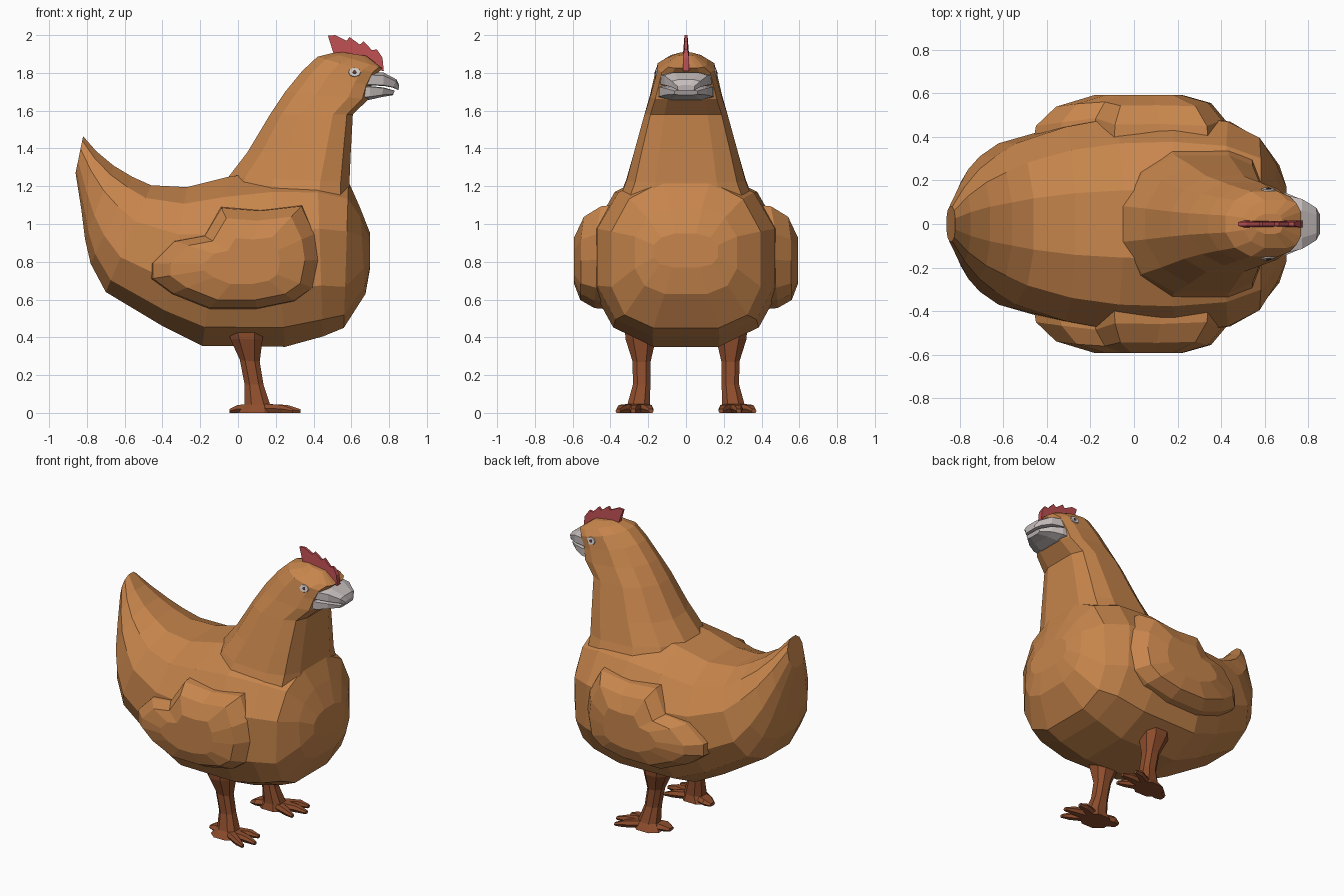
import bpy, bmesh, math
from mathutils import Vector
from mathutils.bvhtree import BVHTree


def material(name, rgb):
    m = bpy.data.materials.new(name)
    m.diffuse_color = (*rgb, 1)
    return m


FEATHER = material("feather brown", (0.57, 0.235, 0.072))
LEG = material("leg brown", (0.27, 0.075, 0.026))
COMB = material("comb red", (0.50, 0.075, 0.082))
BEAK = material("beak grey", (0.56, 0.51, 0.50))
EYE = material("eye white", (0.66, 0.62, 0.60))
PUPIL = material("pupil dark", (0.12, 0.04, 0.035))


def finish(name, bm, mat, mirror=False):
    bmesh.ops.recalc_face_normals(bm, faces=bm.faces)
    me = bpy.data.meshes.new(name)
    bm.to_mesh(me)
    bm.free()
    me.materials.append(mat)
    ob = bpy.data.objects.new(name, me)
    bpy.context.collection.objects.link(ob)
    if mirror:
        mod = ob.modifiers.new("mirror", "MIRROR")
        mod.use_axis = (False, True, False)
        mod.use_mirror_merge = False
    return ob


def bridge(bm, rings):
    """Skin a list of equal point rings and cap both ends."""
    rings = [[bm.verts.new(p) for p in r] for r in rings]
    n = len(rings[0])
    for a, b in zip(rings, rings[1:]):
        for i in range(n):
            j = (i + 1) % n
            bm.faces.new((a[i], a[j], b[j], b[i]))
    bm.faces.new(rings[0])
    bm.faces.new(rings[-1])


def loft(name, sections, mat, n=12, pt=2.3, pb=2.5, mirror=False):
    """Section: top x,z, bottom x,z, half width, optional centre y and bottom squareness."""
    rings = []
    for tx, tz, bx, bz, hw, *opt in sections:
        top, bot = Vector((tx, 0, tz)), Vector((bx, 0, bz))
        mid, half = (top + bot) / 2, (top - bot) / 2
        y0 = opt[0] if opt else 0
        power = opt[1] if len(opt) > 1 else pb
        ring = []
        for i in range(n):
            a = 2 * math.pi * (i + 0.5) / n
            c, s = math.cos(a), math.sin(a)
            e = 2 / (pt if c > 0 else power)
            smax = 1 if n % 4 == 2 else math.cos(math.pi / n)
            t = math.copysign((abs(c) / math.cos(math.pi / n)) ** e, c)
            w = math.copysign((abs(s) / smax) ** e, s)
            ring.append(mid + half * t + Vector((0, y0 + hw * w, 0)))
        rings.append(ring)
    bm = bmesh.new()
    bridge(bm, rings)
    return finish(name, bm, mat, mirror)


# Body: sections fan from the tail tip round to the chest
loft("body", [
    (-0.82, 1.465, -0.86, 1.27, 0.08),
    (-0.75, 1.385, -0.83, 1.08, 0.17),
    (-0.66, 1.31, -0.81, 0.92, 0.25),
    (-0.56, 1.25, -0.78, 0.79, 0.31),
    (-0.46, 1.205, -0.70, 0.64, 0.37),
    (-0.27, 1.195, -0.40, 0.46, 0.445),
    (-0.05, 1.25, -0.19, 0.355, 0.485),
    (0.17, 1.28, 0.25, 0.35, 0.495),
    (0.42, 1.27, 0.45, 0.405, 0.47, 0, 2.7),
    (0.585, 1.225, 0.56, 0.45, 0.395, 0, 3.2),
    (0.645, 1.09, 0.675, 0.63, 0.27, 0, 3),
    (0.70, 0.95, 0.70, 0.77, 0.17, 0, 3),
], FEATHER)

# Neck and head: back point then front point of each section
head = loft("neck_and_head", [
    (-0.09, 1.13, 0.59, 1.11, 0.36),
    (-0.05, 1.25, 0.59, 1.22, 0.315),
    (0.05, 1.38, 0.597, 1.38, 0.275),
    (0.17, 1.58, 0.608, 1.58, 0.22),
    (0.25, 1.70, 0.69, 1.66, 0.19),
    (0.34, 1.81, 0.705, 1.73, 0.168),
    (0.42, 1.885, 0.735, 1.795, 0.15),
    (0.50, 1.905, 0.765, 1.825, 0.11),
    (0.55, 1.91, 0.68, 1.89, 0.045),
], FEATHER, pt=1.95, pb=4)

# Beak halves
loft("upper_beak", [
    (0.66, 1.805, 0.66, 1.735, 0.142),
    (0.77, 1.802, 0.77, 1.731, 0.115),
    (0.84, 1.765, 0.82, 1.722, 0.075),
    (0.853, 1.735, 0.85, 1.708, 0.045),
], BEAK, n=8, pt=3, pb=12)
loft("lower_beak", [
    (0.66, 1.732, 0.66, 1.655, 0.145),
    (0.70, 1.73, 0.70, 1.658, 0.142),
    (0.77, 1.723, 0.76, 1.672, 0.112),
    (0.83, 1.706, 0.82, 1.682, 0.06),
], BEAK, n=8, pt=12, pb=3)

# Comb: a thin serrated plate with bevelled sides
outline = [(0.51, 1.89), (0.476, 1.997), (0.515, 2.0), (0.575, 1.97), (0.59, 1.99),
           (0.645, 1.95), (0.665, 1.967), (0.71, 1.92), (0.735, 1.925),
           (0.765, 1.88), (0.772, 1.81), (0.70, 1.82), (0.62, 1.88)]
bm = bmesh.new()
bridge(bm, [[(x, y * (0.55 if z > 1.9 else 1.1), z) for x, z in outline] for y in (-0.015, 0.015)])
finish("comb", bm, COMB)

# Wings: an outline swelling outwards, blending into the back, thinning to the tip
outline = [(-0.46, 0.79), (-0.34, 0.91), (-0.18, 0.94), (-0.09, 1.09), (0.12, 1.075),
           (0.34, 1.10), (0.41, 0.95), (0.43, 0.81), (0.40, 0.66), (0.30, 0.59),
           (0.10, 0.55), (-0.15, 0.55), (-0.35, 0.63), (-0.46, 0.71)]
cx, cz = 0.05, 0.79
rings = []
for k, y in ((1, 0.425), (0.98, 0.485), (0.8, 0.56), (0.45, 0.592)):
    ring = []
    for x, z in outline:
        px, pz = cx + (x - cx) * k, cz + (z - cz) * k
        slope = 0.14 * max(0, -px - 0.2) + 0.22 * max(0, pz - 0.95) + 0.1 * max(0, px - 0.3)
        ring.append((px, y - slope, pz))
    rings.append(ring)
bm = bmesh.new()
bridge(bm, rings)
finish("wing", bm, FEATHER, True)

# Legs
loft("leg", [
    (-0.06, 0.46, 0.14, 0.46, 0.085, 0.24),
    (-0.04, 0.39, 0.13, 0.39, 0.08, 0.24),
    (0.01, 0.28, 0.115, 0.27, 0.048, 0.235),
    (0.035, 0.15, 0.135, 0.15, 0.046, 0.235),
    (0.035, 0.045, 0.17, 0.045, 0.06, 0.25),
    (0.0, 0.0, 0.19, 0.0, 0.08, 0.26),
], LEG, n=8, mirror=True)

# Toes: three forward, one back
for name, ex, ey, w in (("middle_toe", 0.33, 0.28, 0.028), ("outer_toe", 0.29, 0.36, 0.027),
                        ("inner_toe", 0.29, 0.185, 0.027), ("back_toe", -0.045, 0.225, 0.055)):
    mx, my = 0.1 + (ex - 0.1) * 0.7, 0.255 + (ey - 0.255) * 0.8
    loft(name, [
        (0.1, 0.05, 0.1, 0.0, 0.045, 0.255),
        (mx, 0.042, mx, 0.0, w, my),
        (ex, 0.02, ex, 0.0, w * 0.5, ey),
    ], LEG, n=6, pt=3, pb=3, mirror=True)

# Eyes: thin almond discs laid on the head surface
tree = BVHTree.FromPolygons([v.co for v in head.data.vertices],
                            [p.vertices for p in head.data.polygons])
hit, normal, *_ = tree.ray_cast(Vector((0.617, 1, 1.803)), Vector((0, -1, 0)))
rot = normal.to_track_quat("Z", "Y").to_matrix().to_4x4()
for name, rx, ry, lift, mat in (("eye", 0.034, 0.026, 0.002, EYE), ("pupil", 0.011, 0.011, 0.005, PUPIL)):
    bm = bmesh.new()
    bmesh.ops.create_cone(bm, cap_ends=True, segments=8, radius1=1, radius2=0.92, depth=0.008)
    for v in bm.verts:
        v.co.x, v.co.y = v.co.x * rx, v.co.y * ry
    bmesh.ops.transform(bm, matrix=rot, verts=bm.verts)
    bmesh.ops.translate(bm, vec=hit + normal * lift, verts=bm.verts)
    finish(name, bm, mat, True)
